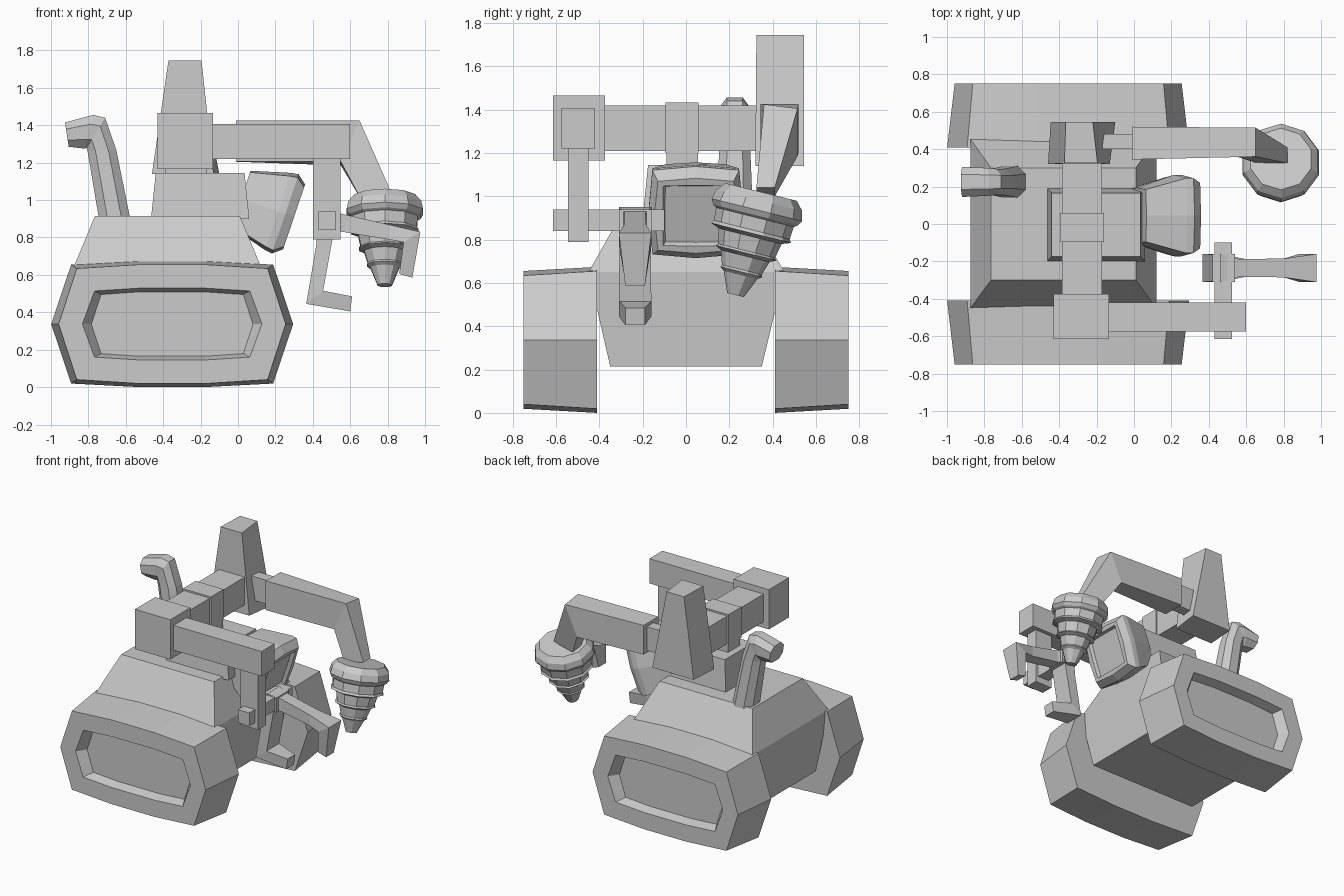
import bpy, bmesh
from math import sin, cos, pi, radians
from mathutils import Vector, Matrix

if "Cube" in bpy.data.objects:
    bpy.data.objects.remove(bpy.data.objects["Cube"])


def loft(name, rings):
    """Join matching rings of points with flat faces and cap both ends."""
    bm = bmesh.new()
    rows = [[bm.verts.new(p) for p in r] for r in rings]
    n = len(rows[0])
    for a, b in zip(rows, rows[1:]):
        for i in range(n):
            j = (i + 1) % n
            bm.faces.new((a[i], a[j], b[j], b[i]))
    bm.faces.new(rows[0])
    bm.faces.new(rows[-1])
    bmesh.ops.recalc_face_normals(bm, faces=bm.faces[:])
    me = bpy.data.meshes.new(name)
    bm.to_mesh(me)
    bm.free()
    ob = bpy.data.objects.new(name, me)
    bpy.context.collection.objects.link(ob)
    return ob


def rect(x0, x1, y0, y1, z):
    return [(x0, y0, z), (x1, y0, z), (x1, y1, z), (x0, y1, z)]


def box(name, x0, x1, y0, y1, z0, z1):
    return loft(name, [rect(x0, x1, y0, y1, z0), rect(x0, x1, y0, y1, z1)])


# Tracks: bowed hexagon outlines with a recessed outer panel
def outline(y, hx, hz, cx, cz):
    pts = [(hx, 0), (cx, cz), (.175, hz), (-.175, hz), (-cx, cz),
           (-hx, 0), (-cx, -cz), (-.175, -hz), (.175, -hz), (cx, -cz)]
    return [(-.352 + x, y, .337 + z) for x, z in pts]


for side, s in (("right", -1), ("left", 1)):
    loft(side + "_track", [
        outline(.41 * s, .647, .337, .54, .318),
        outline(.75 * s, .607, .318, .51, .297),
        outline(.75 * s, .48, .192, .415, .177),
        outline(.68 * s, .432, .172, .38, .158)])

# Body between the tracks
loft("hull", [rect(-.84, .09, -.35, .35, .215),
              rect(-.875, .12, -.45, .455, .65),
              rect(-.765, .01, -.3, .3, .915)])
loft("turret", [rect(-.465, .06, -.2, .19, .9),
                rect(-.44, .035, -.175, .165, 1.145)])

# Headlamp: bowed square sections along a downward-tilted axis
d = Vector((.947, 0, -.32))
up = Vector((.32, 0, .947))


def lamp_ring(t, hw, hh, bow):
    c = Vector((.3, .045, .91)) + d * t
    pts = [(1, 1), (0, 1 + bow), (-1, 1), (-1 - bow, 0),
           (-1, -1), (0, -1 - bow), (1, -1), (1 + bow, 0)]
    return [c + Vector((0, a * hw, 0)) + up * (b * hh) for a, b in pts]


loft("headlamp", [lamp_ring(-.3, .14, .15, .06), lamp_ring(-.09, .2, .2, .09),
                  lamp_ring(-.05, .2, .205, .09), lamp_ring(0, .175, .168, .09),
                  lamp_ring(0, .15, .145, .02), lamp_ring(-.025, .14, .135, .02)])

# Shoulder beam and its mount
box("beam_post", -.39, -.165, -.09, .055, 1.1, 1.25)
box("shoulder_beam", -.385, -.17, -.4, .36, 1.21, 1.42)
box("beam_collar", -.395, -.16, -.095, .058, 1.2, 1.432)

# Right arm
box("right_shoulder", -.43, -.135, -.615, -.375, 1.165, 1.465)
box("right_arm", -.2, .6, -.575, -.42, 1.22, 1.407)
box("right_forearm", .402, .548, -.545, -.45, .79, 1.25)
box("claw_axle", .43, .525, -.615, -.1, .84, .938)


# Claw fingers: L shapes, wide at the elbow
def finger(name, sections):
    return loft(name, [[(a[0], -.235 - w, a[1]), (b[0], -.235 - w, b[1]),
                        (b[0], -.235 + w, b[1]), (a[0], -.235 + w, a[1])]
                       for a, b, w in sections])


finger("upper_finger", [((.46, .95), (.46, .85), .075), ((.56, .925), (.56, .83), .048),
                        ((.8, .87), (.8, .79), .05),
                        ((.975, .83), (.885, .775), .075), ((.932, .585), (.862, .605), .045)])
finger("lower_finger", [((.43, .92), (.53, .92), .075), ((.42, .77), (.505, .79), .072),
                        ((.365, .445), (.455, .515), .075), ((.6, .405), (.61, .485), .045)])
# Wider knuckle around the axle
box("claw_knuckle", .42, .54, -.31, -.16, .83, .94)

# Left shoulder tower
loft("left_tower", [[(-.46, .32, 1.14), (-.13, .32, 1.14), (-.1, .545, 1.14), (-.445, .545, 1.14)],
                    [(-.372, .325, 1.745), (-.195, .325, 1.745), (-.22, .545, 1.745), (-.365, .545, 1.745)]])
box("left_joint", -.2, .05, .4, .48, 1.22, 1.4)


# Left arm bending down to the drill
def slab(a, b, y0, y1, k=0):
    return [(a[0], y0, a[1]), (a[0], y1, a[1] - k), (b[0], y1, b[1] - k), (b[0], y0, b[1])]


loft("left_arm", [slab((-.01, 1.425), (-.01, 1.205), .345, .52),
                  slab((.65, 1.425), (.55, 1.205), .36, .515, .02),
                  slab((.82, 1.04), (.66, 1.0), .325, .41)])

# Drill: stepped ten-sided cone leaning towards the middle
profile = [(-.01, .17), (.03, .205), (.075, .215), (.1, .2), (.11, .185), (.17, .18),
           (.185, .19), (.2, .15), (.27, .135), (.28, .145), (.295, .115),
           (.36, .095), (.37, .1), (.385, .08), (.48, .04)]
rot = Matrix.Rotation(radians(-14), 4, 'X')
top = Vector((.785, .345, 1.01))
loft("drill", [[top + rot @ Vector((r * cos(i * pi / 5 + pi / 10), r * sin(i * pi / 5 + pi / 10), -t))
                for i in range(10)] for t, r in profile])


# Exhaust pipe: eight-sided bent tube
def pipe_ring(a, b, w):
    a, b = Vector((a[0], .225, a[1])), Vector((b[0], .225, b[1]))
    c, h = (a + b) / 2, (b - a) / 2
    return [c + h * u + Vector((0, v * w, 0)) for u, v in
            ((1, .5), (.45, 1), (-.45, 1), (-1, .5), (-1, -.5), (-.45, -1), (.45, -1), (1, -.5))]


loft("exhaust_pipe", [pipe_ring((-.73, .82), (-.56, .82), .088),
                      pipe_ring((-.805, 1.265), (-.65, 1.265), .07),
                      pipe_ring((-.81, 1.28), (-.71, 1.44), .07),
                      pipe_ring((-.82, 1.275), (-.775, 1.455), .075),
                      pipe_ring((-.905, 1.285), (-.925, 1.415), .08)])
